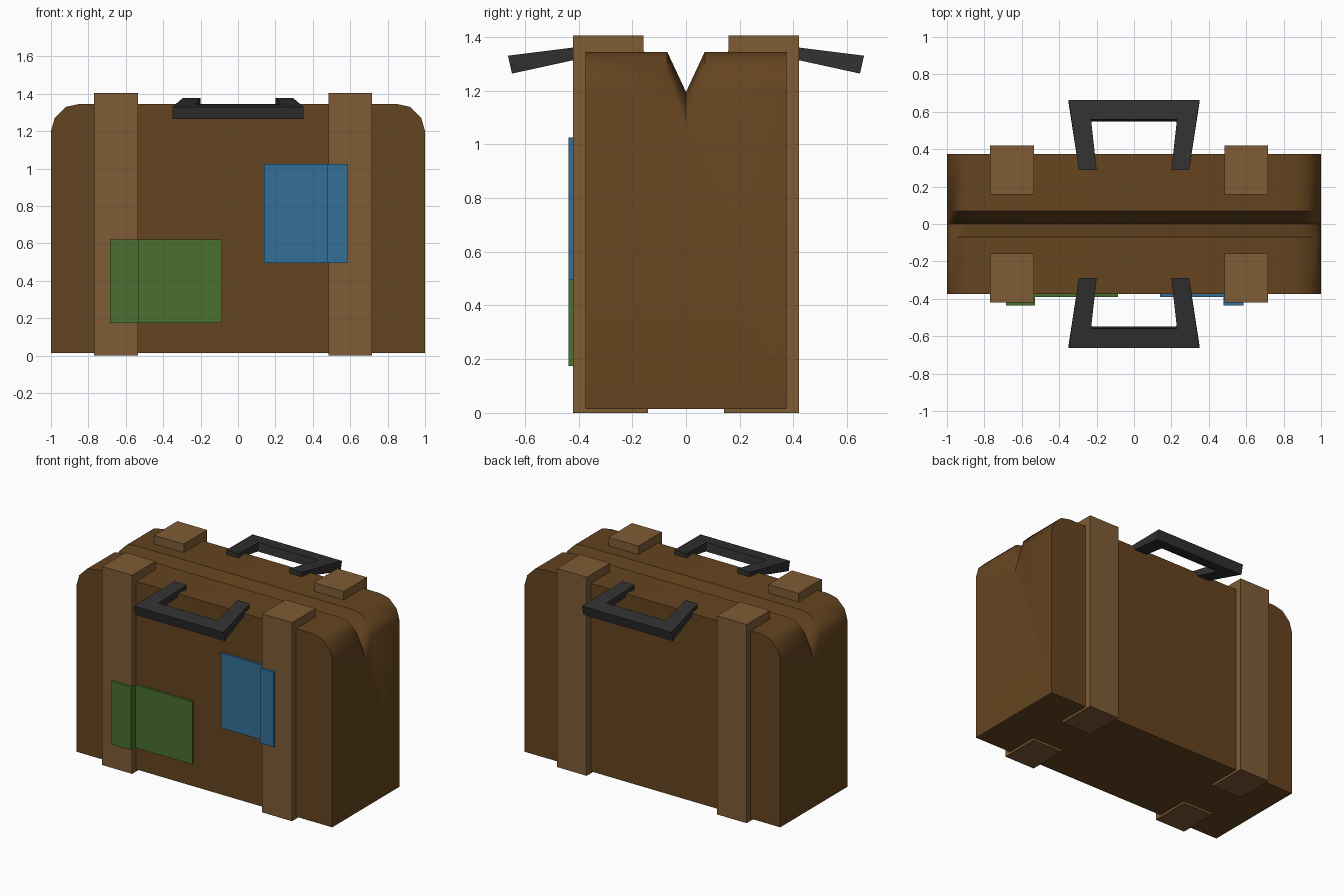
import bpy, bmesh

if "Cube" in bpy.data.objects:
    bpy.data.objects.remove(bpy.data.objects["Cube"])


def material(name, rgb):
    m = bpy.data.materials.new(name)
    m.diffuse_color = (*rgb, 1)
    m.use_nodes = True
    m.node_tree.nodes["Principled BSDF"].inputs["Base Color"].default_value = m.diffuse_color
    return m


LEATHER = material("leather", (0.13, 0.058, 0.014))
STRAP = material("strap_leather", (0.21, 0.107, 0.035))
BLACK = material("handle_black", (0.03, 0.03, 0.03))
GREEN = material("label_green", (0.067, 0.16, 0.03))
BLUE = material("label_blue", (0.036, 0.16, 0.31))


def loft(name, rings, mat):
    """Skin equal-length point rings and cap both ends."""
    bm = bmesh.new()
    vs = [[bm.verts.new(p) for p in ring] for ring in rings]
    n = len(rings[0])
    for a, b in zip(vs, vs[1:]):
        for i in range(n):
            j = (i + 1) % n
            bm.faces.new((a[i], a[j], b[j], b[i]))
    bm.faces.new(vs[0])
    bm.faces.new(vs[-1])
    bmesh.ops.recalc_face_normals(bm, faces=bm.faces)
    mesh = bpy.data.meshes.new(name)
    bm.to_mesh(mesh)
    bm.free()
    mesh.materials.append(mat)
    ob = bpy.data.objects.new(name, mesh)
    bpy.context.collection.objects.link(ob)
    return ob


# Case body: section with a V groove, following the rounded top outline
def section(x, top):
    half = [(-0.375, 0.015), (-0.375, top), (-0.07, top)]
    pts = half + [(0, top - 0.15)] + [(-y, z) for y, z in reversed(half)]
    return [(x, y, z) for y, z in pts]


corner = [(1, 1.2), (0.98, 1.27), (0.92, 1.33), (0.85, 1.345)]
outline = [(-x, z) for x, z in corner] + corner[::-1]
body = loft("case_body", [section(x, z) for x, z in outline], LEATHER)
bpy.context.view_layer.objects.active = body
body.select_set(True)
bpy.ops.object.shade_smooth_by_angle(angle=0.6)

# Straps and handles on front (-1) and back (+1)
for side, label in ((-1, "front"), (1, "back")):
    for x, hand in ((-0.652, "left"), (0.6, "right")):
        prof = [(0.42, 0), (0.42, 1.405), (0.158, 1.405), (0.142, 0)]
        loft(f"{label}_strap_{hand}",
             [[(x + d, side * y, z) for y, z in prof] for d in (-0.117, 0.117)], STRAP)

    half = [(0.23, 0.56), (0.20, 0.29), (0.295, 0.29), (0.35, 0.663)]
    u_shape = half + [(-x, y) for x, y in reversed(half)]
    top = [(x, side * y, 1.377 - 0.125 * (y - 0.29)) for x, y in u_shape]
    bottom = [(x, side * (y - 0.04 * (y - 0.29)), 1.342 - 0.21 * (y - 0.29))
              for x, y in u_shape]
    loft(f"{label}_handle", [top, bottom], BLACK)


# Luggage labels: thin sheets stepping from the body up onto a strap
def luggage_label(name, x0, x_step, x1, y0, y1, z0, z1, mat):
    t = 0.02
    d = t if y0 < y1 else -t
    prof = [(x0, y0), (x_step, y0), (x_step, y1), (x1, y1),
            (x1, y1 + t), (x_step - d, y1 + t), (x_step - d, y0 + t), (x0, y0 + t)]
    loft(name, [[(x, y, z) for x, y in prof] for z in (z0, z1)], mat)


luggage_label("green_label", -0.685, -0.53, -0.085, -0.437, -0.39, 0.175, 0.62, GREEN)
luggage_label("blue_label", 0.14, 0.478, 0.585, -0.39, -0.437, 0.495, 1.025, BLUE)
